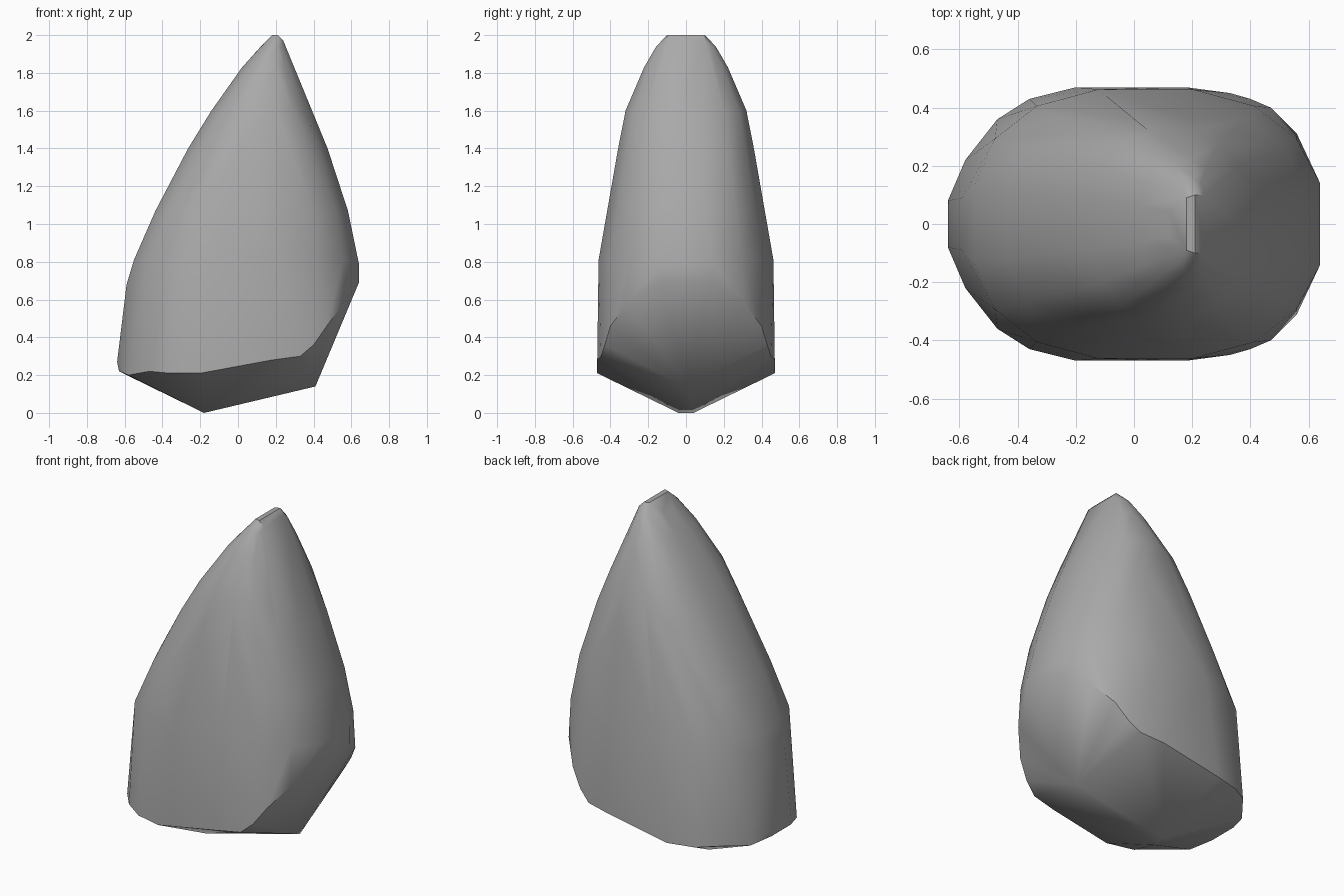
import bpy
import bmesh
import math

cube = bpy.data.objects.get("Cube")
if cube:
    bpy.data.objects.remove(cube, do_unlink=True)

# Stone colour
stone = bpy.data.materials.new("stone grey")
stone.use_nodes = True
grey = (0.4, 0.4, 0.4, 1)
stone.diffuse_color = grey
stone.node_tree.nodes["Principled BSDF"].inputs["Base Color"].default_value = grey


def ring(z, left, right, half_depth, count=16, power=2.5):
    """Rounded-box cross-section at one height."""
    points = []
    for i in range(count):
        a = 2 * math.pi * (i + 0.5) / count
        c, s = math.cos(a), math.sin(a)
        x = math.copysign(abs(c) ** (2 / power), c)
        y = math.copysign(abs(s) ** (2 / power), s)
        points.append(((left + right) / 2 + x * (right - left) / 2, y * half_depth, z))
    return points


# Tapering sections: height, left edge, right edge, half depth
sections = [
    (0.81, -0.56, 0.64, 0.47),
    (1.07, -0.445, 0.59, 0.425),
    (1.40, -0.27, 0.48, 0.365),
    (1.60, -0.145, 0.395, 0.325),
    (1.83, 0.02, 0.30, 0.225),
    (1.94, 0.12, 0.255, 0.16),
]
points = [p for s in sections for p in ring(*s)]

# Half of the sharp lower rim, the keel and the tip, mirrored front to back
half = [
    (0.64, 0.14, 0.69), (0.64, 0.14, 0.79), (0.56, 0.31, 0.58),
    (0.47, 0.40, 0.46), (0.40, 0.43, 0.36), (0.33, 0.45, 0.30),
    (0.18, 0.47, 0.28), (-0.20, 0.47, 0.21), (-0.36, 0.43, 0.21),
    (-0.47, 0.36, 0.22), (-0.58, 0.22, 0.20), (-0.63, 0.09, 0.22),
    (-0.64, 0.08, 0.27), (-0.59, 0.09, 0.68), (-0.18, 0.04, 0.0),
    (0.18, 0.09, 2.0), (0.21, 0.10, 2.0), (0.24, 0.10, 1.97),
]
for x, y, z in half:
    points += [(x, y, z), (x, -y, z)]
points.append((0.41, 0.0, 0.14))

# Wrap the points in one faceted stone
bm = bmesh.new()
for p in points:
    bm.verts.new(p)
hull = bmesh.ops.convex_hull(bm, input=bm.verts[:])
loose = {v for v in hull["geom_interior"] + hull["geom_unused"]
         if isinstance(v, bmesh.types.BMVert) and not v.link_faces}
bmesh.ops.delete(bm, geom=list(loose), context='VERTS')
bmesh.ops.dissolve_limit(bm, angle_limit=math.radians(2), verts=bm.verts[:], edges=bm.edges[:])
bmesh.ops.recalc_face_normals(bm, faces=bm.faces[:])
mesh = bpy.data.meshes.new("rock")
bm.to_mesh(mesh)
bm.free()
mesh.materials.append(stone)
rock = bpy.data.objects.new("rock", mesh)
bpy.context.collection.objects.link(rock)

# Soft shading with a crisp rim
bpy.ops.object.select_all(action='DESELECT')
rock.select_set(True)
bpy.context.view_layer.objects.active = rock
bpy.ops.object.shade_smooth_by_angle(angle=math.radians(35))
